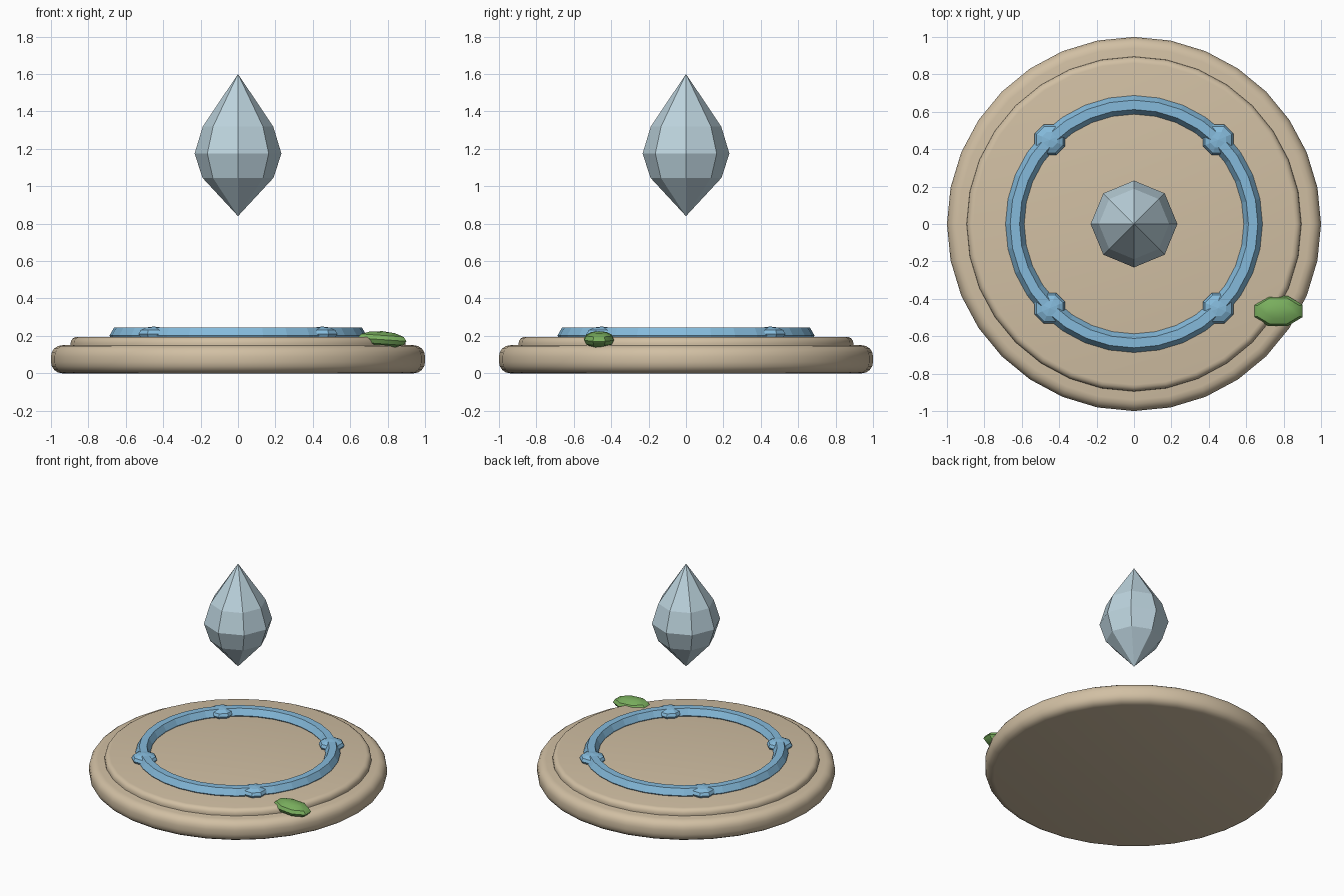
import bpy, math
from mathutils import Matrix

cube = bpy.data.objects.get("Cube")
if cube:
    bpy.data.objects.remove(cube, do_unlink=True)


def material(name, srgb):
    lin = [((c + 0.055) / 1.055) ** 2.4 for c in srgb]
    m = bpy.data.materials.new(name)
    m.use_nodes = True
    m.diffuse_color = (*lin, 1)
    m.node_tree.nodes["Principled BSDF"].inputs["Base Color"].default_value = (*lin, 1)
    return m


sandstone = material("sandstone", (0.82, 0.75, 0.64))
blue = material("ring blue", (0.52, 0.73, 0.86))
ice = material("pale ice", (0.74, 0.83, 0.87))
green = material("leaf green", (0.48, 0.69, 0.37))


def lathe(name, profile, sides, mat, closed=False):
    """Spin (radius, height) points about z; zero radius becomes a pole."""
    verts, rings, faces = [], [], []
    for r, z in profile:
        n = sides if r > 0 else 1
        rings.append([len(verts) + i for i in range(n)])
        for i in range(n):
            a = math.tau * i / sides
            verts.append((r * math.cos(a), r * math.sin(a), z))
    pairs = list(zip(rings, rings[1:]))
    if closed:
        pairs.append((rings[-1], rings[0]))
    for lo, hi in pairs:
        for i in range(sides):
            j = (i + 1) % sides
            quad = [lo[i % len(lo)], lo[j % len(lo)], hi[j % len(hi)], hi[i % len(hi)]]
            faces.append(list(dict.fromkeys(quad)))
    # Flat caps on open ends
    if not closed:
        if len(rings[0]) > 1:
            faces.append(rings[0][::-1])
        if len(rings[-1]) > 1:
            faces.append(rings[-1])
    mesh = bpy.data.meshes.new(name)
    mesh.from_pydata(verts, [], faces)
    mesh.materials.append(mat)
    obj = bpy.data.objects.new(name, mesh)
    bpy.context.collection.objects.link(obj)
    return obj


def smooth(obj, angle):
    bpy.ops.object.select_all(action="DESELECT")
    obj.select_set(True)
    bpy.context.view_layer.objects.active = obj
    bpy.ops.object.shade_smooth_by_angle(angle=math.radians(angle))


def slab(name, radius, bottom, top, bevel, round_bottom):
    """Round disc with softened rims."""
    steps = 4
    arc = [math.pi / 2 * i / steps for i in range(steps + 1)]
    upper = [(radius - bevel + bevel * math.cos(a), top - bevel + bevel * math.sin(a)) for a in arc]
    lower = [(r, bottom + top - z) for r, z in reversed(upper)] if round_bottom else [(radius, bottom)]
    smooth(lathe(name, lower + upper, 32, sandstone), 35)


def pebble(name, location, scale, spin, tilt, mat, sides=8, rings=6):
    """Low-poly flattened ball."""
    profile = [(math.sin(math.pi * i / rings) if 0 < i < rings else 0,
                -math.cos(math.pi * i / rings)) for i in range(rings + 1)]
    obj = lathe(name, profile, sides, mat)
    obj.data.transform(Matrix.Translation(location) @ Matrix.Rotation(tilt, 4, "Y")
                       @ Matrix.Diagonal((*scale, 1)) @ Matrix.Rotation(spin, 4, "Z"))
    return obj


# Stepped stone base
slab("lower_base", 1.0, 0.0, 0.15, 0.06, True)
slab("upper_base", 0.895, 0.14, 0.195, 0.035, False)

# Six-sided ring resting on the base
section = [(0.637 + 0.05 * math.cos(math.pi * i / 3),
            0.202 + 0.05 * math.sin(math.pi * i / 3)) for i in range(6)]
lathe("blue_ring", section, 32, blue, closed=True)

# Four knobs spaced around the ring
for i, side in enumerate(("back_left", "back_right", "front_right", "front_left")):
    a = math.pi / 4 + i * math.pi / 2
    spot = (0.637 * math.cos(a), 0.637 * math.sin(a), 0.21)
    pebble(f"ring_knob_{side}", spot, (0.088, 0.088, 0.04), math.pi / 8, 0, blue)

# Leaf lying over the step
leaf = pebble("leaf", (0.77, -0.465, 0.18), (0.142, 0.086, 0.045), math.pi / 8,
              math.radians(4), green)
smooth(leaf, 35)

# Floating crystal
lathe("floating_crystal",
      [(0, 0.84), (0.19, 1.045), (0.232, 1.175), (0.188, 1.32), (0, 1.6)], 8, ice)
